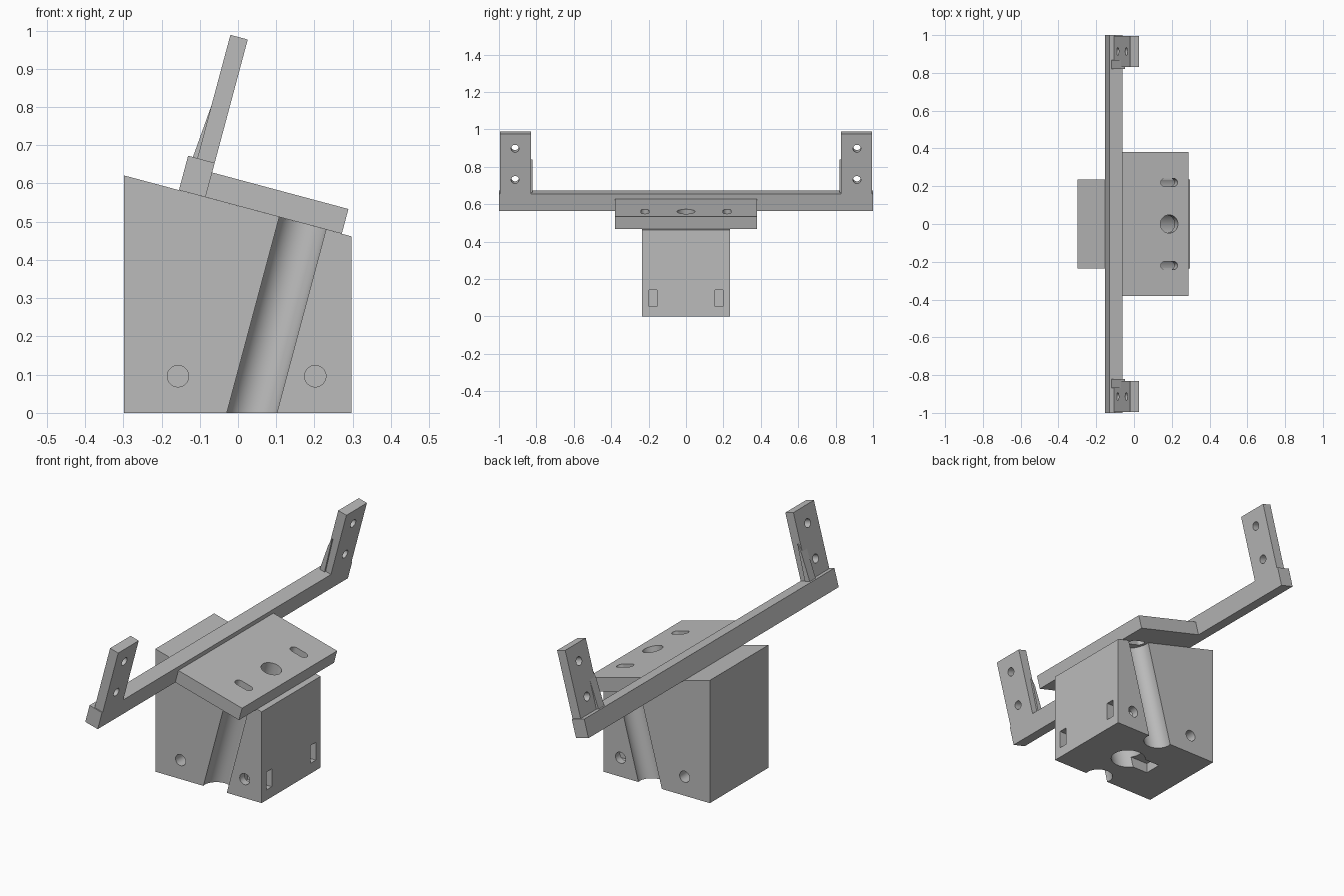
import bpy, bmesh, math
from mathutils import Matrix, Vector

cube = bpy.data.objects.get("Cube")
if cube:
    bpy.data.objects.remove(cube, do_unlink=True)

grey = bpy.data.materials.new("plain_grey")
grey.use_nodes = True
COLOUR = (0.5, 0.5, 0.5, 1)
grey.diffuse_color = COLOUR
grey.node_tree.nodes["Principled BSDF"].inputs["Base Color"].default_value = COLOUR

WORLD = Matrix.Identity(4)
# Frame of the tilted bracket: origin where the plate meets the bar
TILT = Matrix.Translation((-0.085, 0, 0.564)) @ Matrix.Rotation(math.radians(15), 4, 'Y')


def make(name, bm, frame):
    bmesh.ops.recalc_face_normals(bm, faces=bm.faces)
    bm.transform(frame)
    mesh = bpy.data.meshes.new(name)
    bm.to_mesh(mesh)
    bm.free()
    mesh.materials.append(grey)
    obj = bpy.data.objects.new(name, mesh)
    bpy.context.collection.objects.link(obj)
    return obj


def box(name, lo, hi, frame=WORLD):
    bm = bmesh.new()
    bmesh.ops.create_cube(bm, size=1)
    lo, hi = Vector(lo), Vector(hi)
    size = hi - lo
    for v in bm.verts:
        v.co = (lo + hi) / 2 + Vector(a * b for a, b in zip(v.co, size))
    return make(name, bm, frame)


def prism(name, profile, y0, y1, frame=WORLD):
    """Extrude an x-z profile along y."""
    bm = bmesh.new()
    face = bm.faces.new([bm.verts.new((x, y0, z)) for x, z in profile])
    ext = bmesh.ops.extrude_face_region(bm, geom=[face])
    bmesh.ops.translate(bm, vec=(0, y1 - y0, 0),
                        verts=[g for g in ext["geom"] if isinstance(g, bmesh.types.BMVert)])
    return make(name, bm, frame)


def rod(name, centre, radius, length, axis='Z', frame=WORLD):
    bm = bmesh.new()
    bmesh.ops.create_cone(bm, cap_ends=True, segments=96, radius1=radius,
                          radius2=radius, depth=length)
    turn = {'X': Matrix.Rotation(math.pi / 2, 4, 'Y'),
            'Y': Matrix.Rotation(math.pi / 2, 4, 'X'), 'Z': WORLD}[axis]
    bm.transform(Matrix.Translation(centre) @ turn)
    return make(name, bm, frame)


def combine(target, tools, operation):
    """Apply booleans one after another and discard the tool objects."""
    for tool in tools:
        mod = target.modifiers.new("bool", 'BOOLEAN')
        mod.operation, mod.solver, mod.object = operation, 'EXACT', tool
        bpy.context.view_layer.update()
        deps = bpy.context.evaluated_depsgraph_get()
        mesh = bpy.data.meshes.new_from_object(target.evaluated_get(deps))
        target.modifiers.clear()
        target.data = mesh
        bpy.data.objects.remove(tool, do_unlink=True)


def finish(obj):
    bm = bmesh.new()
    bm.from_mesh(obj.data)
    bmesh.ops.remove_doubles(bm, verts=bm.verts, dist=0.00001)
    bmesh.ops.dissolve_limit(bm, angle_limit=0.005, verts=bm.verts, edges=bm.edges)
    bm.to_mesh(obj.data)
    bm.free()
    obj.data.materials.clear()
    obj.data.materials.append(grey)
    bpy.ops.object.select_all(action='DESELECT')
    obj.select_set(True)
    bpy.context.view_layer.objects.active = obj
    bpy.ops.object.shade_smooth_by_angle(angle=math.radians(4.3))


# Base block with sloping top
block = prism("base_block", [(-0.298, 0), (0.297, 0), (0.297, 0.4616), (-0.298, 0.621)],
              -0.235, 0.235)
AXIS_X = 0.263
cuts = [rod("centre_bore", (AXIS_X, 0, -0.3), 0.08, 1.2, 'Z', TILT),
        box("bottom_slot", (-0.118, -0.045, -0.1), (0.04, 0.045, 0.05))]
for side in (-1, 1):
    # Tilted side channel, blind screw holes and nut pocket
    cuts.append(rod("side_channel", (AXIS_X, side * 0.22, -0.3), 0.065, 1.2, 'Z', TILT))
    for x in (-0.157, 0.202):
        cuts.append(rod("screw_hole", (x, side * 0.235, 0.096), 0.028, 0.18, 'Y'))
    cuts.append(box("nut_pocket", (0.16, side * 0.176 - 0.022, 0.052),
                    (0.4, side * 0.176 + 0.022, 0.142)))
combine(block, cuts, 'DIFFERENCE')
finish(block)

# Bracket: cross bar, plate, uprights and small wedges
bracket = box("mounting_bracket", (-0.072, -1, 0), (0, 1, 0.093), TILT)
parts = [box("plate", (-0.02, -0.38, 0), (0.369, 0.38, 0.067), TILT)]
for side in (-1, 1):
    y0, y1 = sorted((side * 0.83, side * 0.994))
    parts.append(box("upright", (-0.047, y0, 0.03), (0, y1, 0.427), TILT))
    y0, y1 = sorted((side * 0.821, side * 0.868))
    parts.append(prism("wedge", [(-0.061, 0.06), (-0.059, 0.093), (-0.047, 0.237),
                                 (-0.036, 0.275), (-0.03, 0.06)], y0, y1, TILT))
combine(bracket, parts, 'UNION')

# Holes in the plate and uprights
cuts = [rod("plate_hole", (AXIS_X, 0, 0.03), 0.048, 0.3, 'Z', TILT)]
for side in (-1, 1):
    y = side * 0.22
    slot = box("slot", (AXIS_X - 0.025, y - 0.021, -0.1), (AXIS_X + 0.025, y + 0.021, 0.2), TILT)
    ends = [rod("slot_end", (AXIS_X + dx, y, 0.05), 0.021, 0.3, 'Z', TILT)
            for dx in (-0.025, 0.025)]
    combine(slot, ends, 'UNION')
    cuts.append(slot)
    for z in (0.172, 0.345):
        cuts.append(rod("bolt_hole", (-0.02, side * 0.914, z), 0.021, 0.3, 'X', TILT))
combine(bracket, cuts, 'DIFFERENCE')
finish(bracket)
